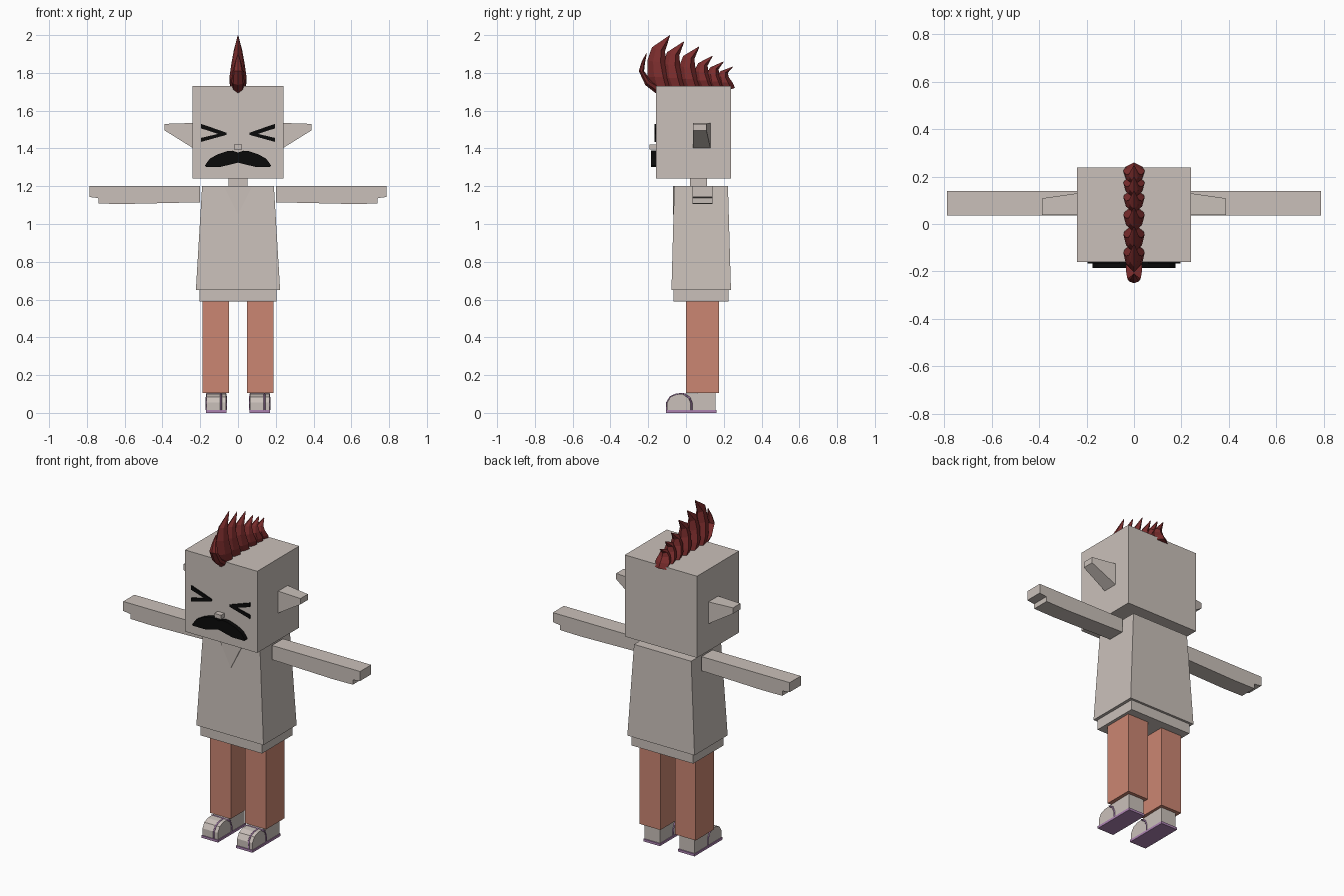
import bpy, bmesh

old = bpy.data.objects.get("Cube")
if old:
    bpy.data.objects.remove(old, do_unlink=True)


def material(name, r, g, b):
    m = bpy.data.materials.new(name)
    m.use_nodes = True
    m.diffuse_color = (r, g, b, 1)
    m.node_tree.nodes["Principled BSDF"].inputs["Base Color"].default_value = (r, g, b, 1)
    return m


GREY = material("warm_grey", 0.59, 0.53, 0.49)
ORANGE = material("trouser_orange", 0.60, 0.24, 0.17)
RED = material("hair_red", 0.20, 0.026, 0.026)
BLACK = material("face_black", 0.003, 0.003, 0.003)
PURPLE = material("shoe_purple", 0.42, 0.23, 0.45)


def loft(name, rings, mat):
    """Closed solid through rings of equal point count."""
    bm = bmesh.new()
    loops = [[bm.verts.new(p) for p in ring] for ring in rings]
    for a, b in zip(loops, loops[1:]):
        for i in range(len(a)):
            j = (i + 1) % len(a)
            bm.faces.new((a[i], a[j], b[j], b[i]))
    bm.faces.new(loops[0])
    bm.faces.new(loops[-1])
    bmesh.ops.remove_doubles(bm, verts=bm.verts, dist=1e-5)
    bmesh.ops.recalc_face_normals(bm, faces=bm.faces)
    mesh = bpy.data.meshes.new(name)
    bm.to_mesh(mesh)
    bm.free()
    mesh.materials.append(mat)
    obj = bpy.data.objects.new(name, mesh)
    bpy.context.collection.objects.link(obj)
    return obj


def rect(x0, x1, y0, y1, z):
    return [(x0, y0, z), (x1, y0, z), (x1, y1, z), (x0, y1, z)]


def box(name, x0, x1, y0, y1, z0, z1, mat):
    return loft(name, [rect(x0, x1, y0, y1, z0), rect(x0, x1, y0, y1, z1)], mat)


def front_plate(name, pts, y0, y1, mat):
    """Profile in x, z given thickness along y."""
    return loft(name, [[(x, y, z) for x, z in pts] for y in (y0, y1)], mat)


def side_prism(name, pts, x0, x1, mat):
    """Profile in y, z given thickness along x."""
    return loft(name, [[(x, y, z) for y, z in pts] for x in (x0, x1)], mat)


def piping(name, pts, radius, mat):
    curve = bpy.data.curves.new(name, "CURVE")
    curve.dimensions = "3D"
    curve.bevel_depth = radius
    curve.bevel_resolution = 0
    curve.use_fill_caps = True
    spline = curve.splines.new("POLY")
    spline.points.add(len(pts) - 1)
    for point, co in zip(spline.points, pts):
        point.co = (*co, 1)
    curve.materials.append(mat)
    bpy.context.collection.objects.link(bpy.data.objects.new(name, curve))


# Head, neck and body
box("head", -0.24, 0.24, -0.16, 0.238, 1.24, 1.73, GREY)
box("neck", -0.05, 0.05, 0.02, 0.11, 1.18, 1.25, GREY)
loft("shirt", [rect(-0.223, 0.223, -0.077, 0.238, 0.65),
               rect(-0.19, 0.19, -0.062, 0.222, 1.2)], GREY)
box("shirt_hem", -0.205, 0.205, -0.065, 0.224, 0.59, 0.66, GREY)
front_plate("collar", [(-0.075, 1.2), (0, 1.05), (0.075, 1.2)], -0.069, -0.06, GREY)

# Face
box("nose", -0.022, 0.022, -0.193, -0.155, 1.395, 1.42, GREY)
half = [(0.03, 1.388), (0.06, 1.385), (0.11, 1.368), (0.15, 1.345),
        (0.175, 1.31), (0.17, 1.303), (0.09, 1.303), (0.04, 1.315)]
moustache = [(0, 1.378)] + half + [(0, 1.325)] + [(-x, z) for x, z in reversed(half)]
front_plate("moustache", moustache, -0.185, -0.155, BLACK)

for side, s in (("left", 1), ("right", -1)):
    # Squeezed-shut eye
    eye = [(0.195, 1.53), (0.06, 1.483), (0.06, 1.472), (0.195, 1.435),
           (0.195, 1.456), (0.105, 1.477), (0.195, 1.506)]
    front_plate(side + "_eye", [(s * x, z) for x, z in eye], -0.167, -0.158, BLACK)

    # Ear tapering to a small tip
    loft(side + "_ear", [
        [(s * 0.235, y, z) for y, z in ((0.038, 1.4), (0.13, 1.4), (0.13, 1.535), (0.038, 1.535))],
        [(s * 0.388, y, z) for y, z in ((0.038, 1.495), (0.108, 1.495), (0.108, 1.53), (0.038, 1.53))],
    ], GREY)

    # Arm with stepped fingertip
    arm = [(0.2, 1.2), (0.787, 1.2), (0.787, 1.143), (0.74, 1.137),
           (0.738, 1.108), (0.6, 1.106), (0.2, 1.115)]
    front_plate(side + "_arm", [(s * x, z) for x, z in arm], 0.035, 0.14, GREY)

    # Leg
    a, b = sorted((s * 0.048, s * 0.187))
    box(side + "_leg", a, b, 0, 0.175, 0.105, 0.6, ORANGE)

    # Shoe with sole and piping
    c = s * 0.115
    box(side + "_sole", c - 0.055, c + 0.055, -0.105, 0.162, 0, 0.014, PURPLE)
    toe = [(-0.1, 0.014), (-0.1, 0.055), (-0.082, 0.085), (-0.05, 0.098)]
    side_prism(side + "_shoe", toe + [(0, 0.102), (0.155, 0.107), (0.155, 0.014)],
               c - 0.051, c + 0.051, GREY)
    seam = [(0.03, 0.014), (0.03, 0.05), (0.018, 0.08), (-0.01, 0.1)]
    arch = [(c - 0.051, y, z) for y, z in seam]
    arch += [(c + 0.051, y, z) for y, z in reversed(seam)]
    piping(side + "_shoe_seam", arch, 0.005, PURPLE)
    piping(side + "_shoe_strap",
           [(c + 0.025, y, z) for y, z in toe + [(-0.01, 0.101)]], 0.005, PURPLE)


# Mohawk of backswept spikes
def spike(name, sections):
    """Sections: front y, z, back y, z, half width."""
    rings = []
    for yf, zf, yb, zb, w in sections:
        ring = []
        for side, t in ((0, 0), (0.75, 0.3), (1, 0.7), (0, 1), (-1, 0.7), (-0.75, 0.3)):
            ring.append((side * w, yf + t * (yb - yf), zf + t * (zb - zf)))
        rings.append(ring)
    loft(name, rings, RED)


spike("hair_spike_front", [
    (-0.15, 1.685, -0.15, 1.745, 0.032),
    (-0.215, 1.735, -0.19, 1.765, 0.034),
    (-0.25, 1.81, -0.222, 1.81, 0.028),
    (-0.235, 1.86, -0.217, 1.855, 0.016),
    (-0.21, 1.905, -0.208, 1.9, 0.002)])

tips = [(-0.085, 2.0), (-0.01, 1.967), (0.07, 1.94),
        (0.14, 1.89), (0.198, 1.86), (0.247, 1.833)]
for i, (y, z) in enumerate(tips):
    h = z - 1.73
    lean = 0.06 + 0.22 * h
    spike("hair_spike_%d" % (i + 1), [
        (y - lean + 0.03, 1.7, y + 0.012, 1.72, 0.038),
        (y - lean, 1.73 + 0.18 * h, y, 1.73 + 0.18 * h, 0.045),
        (y - lean, 1.73 + 0.5 * h, y - 0.02, 1.73 + 0.45 * h, 0.034),
        (y - lean * 0.8, 1.73 + 0.76 * h, y - 0.026, 1.73 + 0.68 * h, 0.022),
        (y - 0.001, z, y, z - 0.004, 0.002)])
